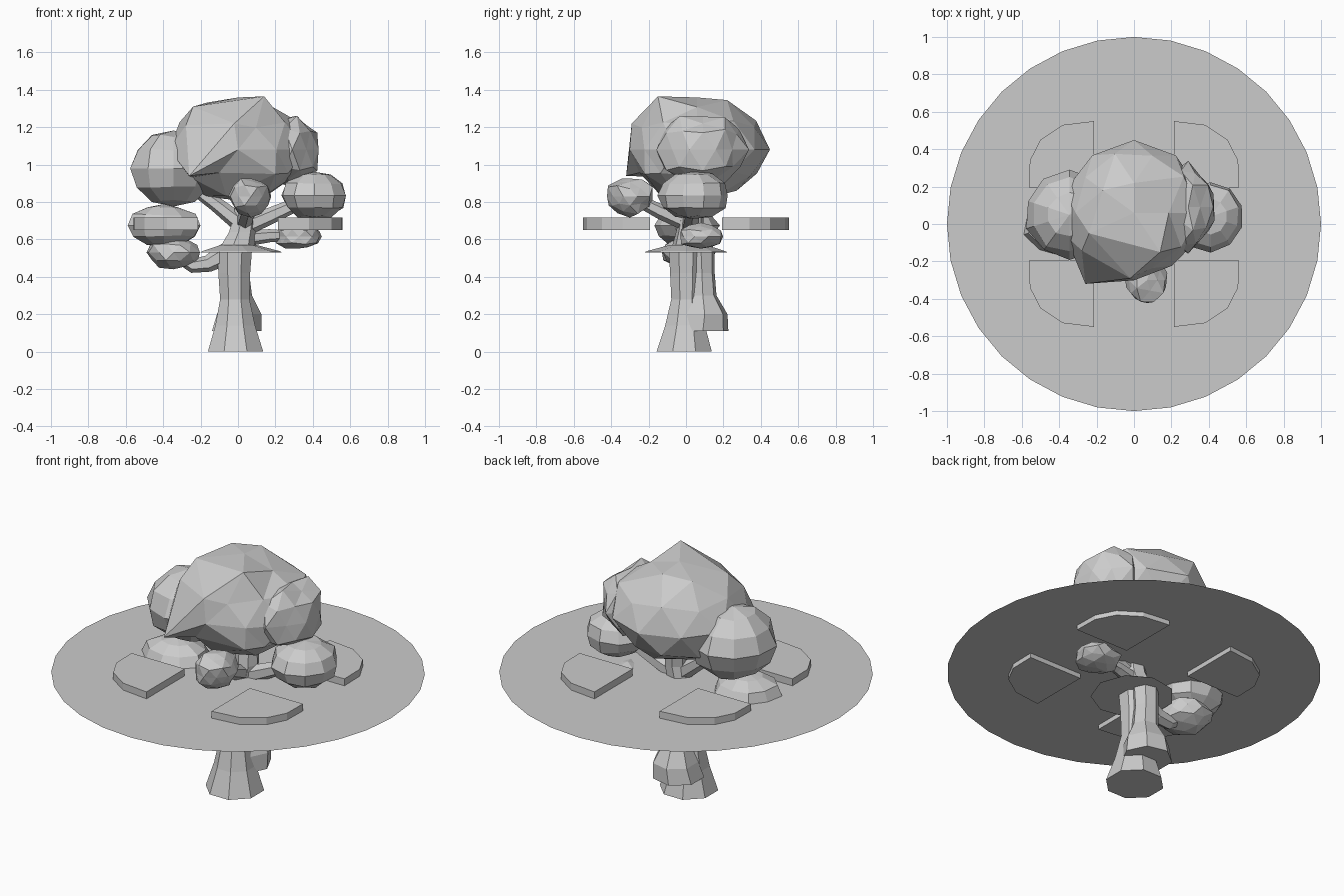
import bpy, bmesh, math, random
from mathutils import Vector

if "Cube" in bpy.data.objects:
    bpy.data.objects.remove(bpy.data.objects["Cube"])


def finish(name, bm):
    bmesh.ops.recalc_face_normals(bm, faces=bm.faces)
    mesh = bpy.data.meshes.new(name)
    bm.to_mesh(mesh)
    bm.free()
    ob = bpy.data.objects.new(name, mesh)
    bpy.context.collection.objects.link(ob)
    return ob


def limb(name, path, sides=8, twist=0.0, upright=False):
    """Faceted tube through (x, y, z, radius) stations."""
    bm = bmesh.new()
    pts = [Vector(p[:3]) for p in path]
    rings = []
    for i, p in enumerate(path):
        d = pts[min(i + 1, len(pts) - 1)] - pts[max(i - 1, 0)]
        if upright:
            d = Vector((0, 0, 1))
        q = d.to_track_quat('Z', 'Y')
        ring = []
        for k in range(sides):
            a = 2 * math.pi * (k + 0.5) / sides + twist * i
            ring.append(bm.verts.new(pts[i] + q @ Vector((p[3] * math.cos(a), p[3] * math.sin(a), 0))))
        rings.append(ring)
    for a, b in zip(rings, rings[1:]):
        for k in range(sides):
            n = (k + 1) % sides
            bm.faces.new((a[k], a[n], b[n], b[k]))
    bm.faces.new(rings[0][::-1])
    bm.faces.new(rings[-1])
    return finish(name, bm)


def foliage(name, centre, radii, jitter, seed, banded=False, corners=()):
    """Low-poly clump; the nearest vertex is pulled to each given corner."""
    rnd = random.Random(seed)
    bm = bmesh.new()
    if banded:
        bmesh.ops.create_uvsphere(bm, u_segments=10, v_segments=6, radius=1)
    else:
        bmesh.ops.create_icosphere(bm, subdivisions=2, radius=1)
    for v in bm.verts:
        s = 1 + rnd.uniform(-jitter, jitter)
        v.co = Vector(centre) + Vector([v.co[i] * radii[i] * s for i in range(3)])
    for c in corners:
        c = Vector(c)
        min(bm.verts, key=lambda v: (v.co - c).length).co = c
    return finish(name, bm)


# Trunk, back root and flared collar
limb("trunk", [(-.013, -.01, 0, .16), (-.015, -.005, .14, .115), (-.017, 0, .28, .085),
               (-.02, 0, .42, .092), (-.017, 0, .55, .10)], upright=True)
limb("back_root", [(-.013, .09, .11, .14), (.0, .1, .2, .125), (.0, .09, .3, .075),
                   (-.01, .085, .42, .07), (-.01, .08, .55, .075)], sides=7, upright=True)
limb("collar", [(.01, 0, .53, .225), (.01, 0, .537, .215), (0, .01, .57, .10)], sides=9, upright=True)

# Upper trunk and branches
limb("upper_trunk", [(-.01, .02, .55, .10), (.02, .02, .64, .075), (.04, .03, .74, .065),
                     (.03, .05, .92, .06)], sides=7, upright=True)
limb("right_branch", [(.02, .02, .66, .05), (.16, .03, .72, .045), (.34, .04, .80, .035)], sides=6)
limb("low_right_branch", [(.0, .03, .60, .045), (.17, .06, .62, .035), (.3, .08, .62, .025)], sides=6)
limb("left_branch", [(-.05, 0, .53, .06), (-.16, 0, .47, .045), (-.24, 0, .46, .04), (-.34, 0, .52, .03)], sides=6)
limb("high_left_branch", [(.02, .02, .68, .05), (-.12, .04, .79, .04), (-.3, .05, .92, .03)], sides=6)
limb("front_branch", [(.03, .02, .68, .045), (.05, -.14, .75, .04), (.07, -.28, .82, .03)], sides=6)

# Foliage clumps
foliage("crown", (0, .06, 1.08), (.37, .37, .28), .06, 3, corners=[
    (.14, -.15, 1.365), (-.24, -.05, 1.31), (0, .22, 1.345), (-.26, -.32, .94),
    (-.02, -.29, 1.22), (.2, -.22, .95), (.02, .27, .86)])
foliage("left_clump", (-.345, .05, .98), (.235, .235, .20), .04, 5, banded=True)
foliage("right_clump", (.41, .04, .835), (.18, .19, .13), .05, 8, banded=True)
foliage("left_mid_clump", (-.395, 0, .675), (.19, .17, .115), .08, 11, banded=True)
foliage("left_low_clump", (-.345, .01, .53), (.14, .15, .09), .09, 12)
foliage("right_low_clump", (.325, .08, .615), (.125, .12, .07), .12, 14)
foliage("front_clump", (.07, -.30, .83), (.115, .125, .10), .14, 15)
foliage("upper_right_clump", (.29, .09, 1.08), (.14, .22, .19), .14, 17)

# Thin surrounding disc
bm = bmesh.new()
bmesh.ops.create_circle(bm, cap_ends=True, segments=32, radius=1)
bmesh.ops.translate(bm, verts=bm.verts, vec=(0, 0, .677))
finish("disc", bm)

# Four quadrant slabs
outline = [(.213, .193), (.56, .193), (.557, .34), (.50, .45), (.38, .53), (.213, .55)]
for sx, sy, name in ((1, 1, "back_right"), (-1, 1, "back_left"), (1, -1, "front_right"), (-1, -1, "front_left")):
    bm = bmesh.new()
    face = bm.faces.new([bm.verts.new((sx * x, sy * y, .65)) for x, y in outline])
    ext = bmesh.ops.extrude_face_region(bm, geom=[face], use_keep_orig=True)
    top = [g for g in ext["geom"] if isinstance(g, bmesh.types.BMVert)]
    bmesh.ops.translate(bm, verts=top, vec=(0, 0, .068))
    finish("slab_" + name, bm)
